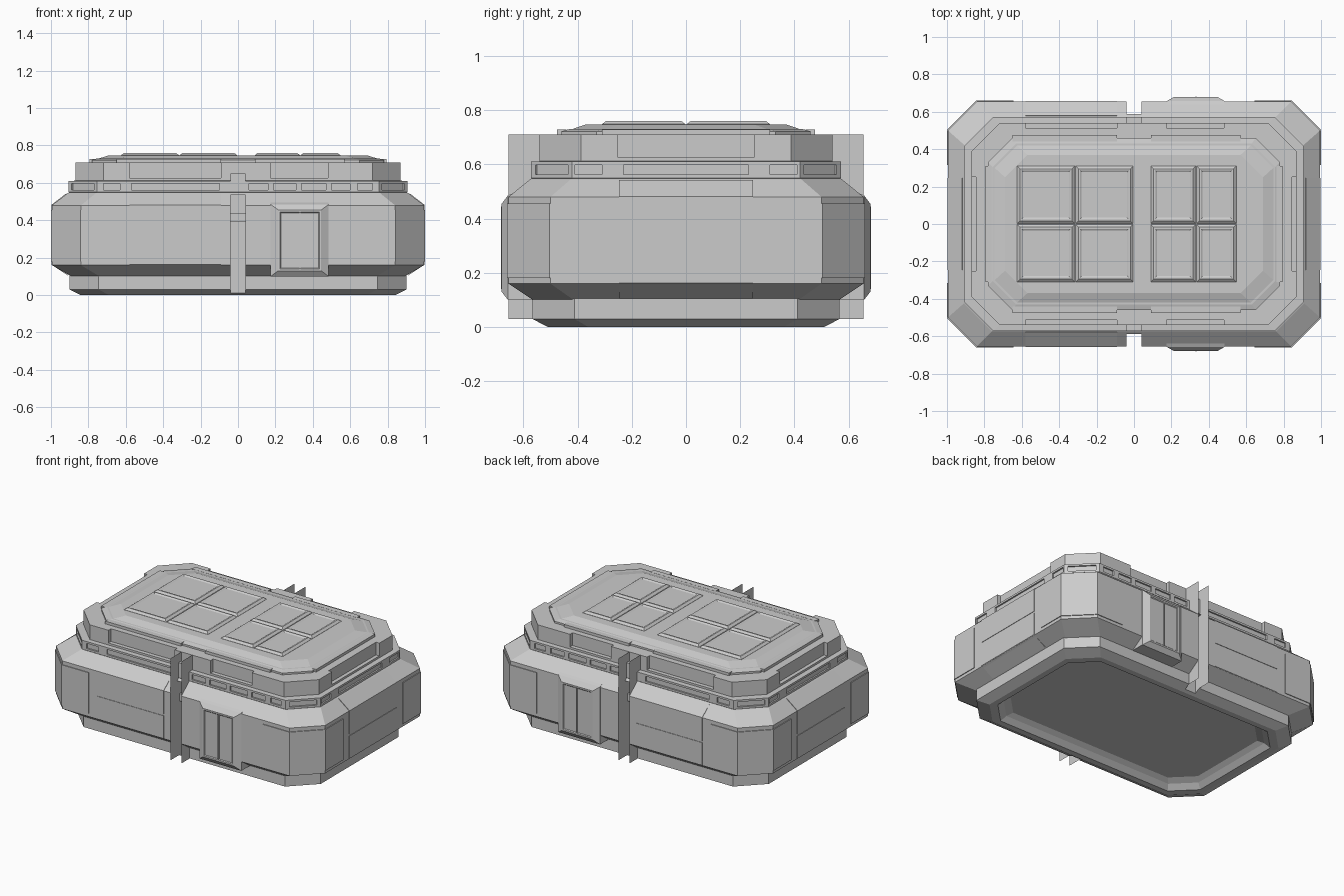
import bpy, bmesh
from math import atan2
from mathutils import Vector, Matrix

if "Cube" in bpy.data.objects:
    bpy.data.objects.remove(bpy.data.objects["Cube"])


def finish(bm, name):
    bmesh.ops.recalc_face_normals(bm, faces=bm.faces)
    me = bpy.data.meshes.new(name)
    bm.to_mesh(me)
    bm.free()
    ob = bpy.data.objects.new(name, me)
    bpy.context.collection.objects.link(ob)
    return ob


def add_loft(bm, rings):
    vs = [[bm.verts.new(p) for p in r] for r in rings]
    n = len(rings[0])
    for a, b in zip(vs, vs[1:]):
        for i in range(n):
            bm.faces.new((a[i], a[(i + 1) % n], b[(i + 1) % n], b[i]))
    bm.faces.new(vs[0][::-1])
    bm.faces.new(vs[-1])


def octagon(hx, hy, c, z):
    return [(hx, -hy + c, z), (hx, hy - c, z), (hx - c, hy, z), (-hx + c, hy, z),
            (-hx, hy - c, z), (-hx, -hy + c, z), (-hx + c, -hy, z), (hx - c, -hy, z)]


def shell(name, profile):
    bm = bmesh.new()
    add_loft(bm, [octagon(*p) for p in profile])
    return finish(bm, name)


def add_box(bm, x0, x1, y0, y1, z0, z1):
    add_loft(bm, [[(x0, y0, z), (x1, y0, z), (x1, y1, z), (x0, y1, z)] for z in (z0, z1)])


def boxes(name, items):
    bm = bmesh.new()
    for b in items:
        add_box(bm, *b)
    return finish(bm, name)


def both_y(x0, x1, y0, y1, z0, z1):
    return [(x0, x1, y0, y1, z0, z1), (x0, x1, -y1, -y0, z0, z1)]


def both_x(x0, x1, y0, y1, z0, z1):
    return [(x0, x1, y0, y1, z0, z1), (-x1, -x0, y0, y1, z0, z1)]


def cut(target, cutter):
    m = target.modifiers.new("cut", 'BOOLEAN')
    m.operation, m.solver, m.object = 'DIFFERENCE', 'EXACT', cutter
    cutter.hide_render = True
    bpy.context.view_layer.objects.active = target
    bpy.ops.object.modifier_apply(modifier=m.name)
    bpy.data.objects.remove(cutter)


# hollow foot ring, lower hull, shoulder band, upper wall
base = shell("base", [(.74, .41, .13, .05), (.77, .44, .13, .03), (.80, .47, .14, 0),
                      (.84, .51, .15, 0), (.90, .567, .155, .03), (.90, .567, .155, .12)])
body = shell("hull", [(.89, .565, .15, .10), (.995, .655, .155, .16), (.995, .655, .155, .48),
                      (.91, .575, .15, .545), (.88, .55, .15, .56)])
band = shell("shoulder_band", [(.89, .56, .15, .54), (.905, .572, .152, .55),
                               (.905, .572, .152, .61), (.86, .53, .15, .612)])
upper = shell("upper_wall", [(.87, .54, .152, .60), (.87, .54, .152, .71)])
shell("lid", [(.78, .46, .13, .70), (.78, .46, .13, .722), (.755, .43, .125, .73),
              (.745, .42, .12, .73), (.69, .37, .12, .747)])

# central channel cut through front and back
for part in (base, body):
    cut(part, boxes("channel_cutter", both_y(-.04, .04, .53, .8, -.1, .535)))

# windows around the shoulder band
win = []
for a, b in ((-.72, -.63), (-.57, -.1), (.06, .16), (.19, .31), (.34, .47), (.5, .6), (.64, .72)):
    win += both_y(a, b, .562, .7, .563, .597)
for a, b in ((-.41, -.31), (-.23, .23), (.31, .41)):
    win += both_x(.895, 1, a, b, .563, .597)
bm = bmesh.new()
for w in win:
    add_box(bm, *w)
for sx in (-1, 1):
    for sy in (-1, 1):
        rot = Matrix.Rotation(atan2(sy, sx), 4, 'Z')
        bx = bmesh.ops.create_cube(bm, size=1)["verts"]
        mat = Matrix.Translation((.829 * sx, .496 * sy, .58)) @ rot @ Matrix.Diagonal((.02, .17, .034, 1))
        bmesh.ops.transform(bm, matrix=mat, verts=bx)
cut(band, finish(bm, "window_cutter"))

# slots in the upper wall
slots = both_y(-.58, -.09, .513, .6, .625, .75) + both_y(.175, .48, .513, .6, .625, .75)
slots += both_x(.845, .95, -.25, .25, .625, .75)
cut(upper, boxes("slot_cutter", slots))

# facing panels that follow the hull profile, split by a groove
PROFILE_LOW = [(-.085, .105), (.003, .163), (.003, .314), (-.03, .314), (-.08, .16)]
PROFILE_HIGH = [(-.03, .326), (.003, .326), (.003, .482), (-.076, .543), (-.09, .53)]


def panel(name, a, b, place):
    bm = bmesh.new()
    for prof in (PROFILE_LOW, PROFILE_HIGH):
        add_loft(bm, [[place(t, o, z) for o, z in prof] for t in (a, b)])
    finish(bm, name)


for s, tag in ((-1, "front"), (1, "back")):
    panel(tag + "_panel", -.58, -.09, lambda t, o, z: (t, s * (.655 + o), z))
for s, tag in ((-1, "left"), (1, "right")):
    panel(tag + "_panel", -.247, .247, lambda t, o, z: (s * (.995 + o), t, z))

# armour pads wrapping the corners
for sx in (-1, 1):
    for sy in (-1, 1):
        path = [(.645, .66), (.843, .66), (1, .503), (1, .315),
                (.98, .315), (.98, .49), (.83, .64), (.645, .64)]
        bm = bmesh.new()
        add_loft(bm, [[(sx * x, sy * y, z) for x, y in path] for z in (.18, .455)])
        finish(bm, "corner_pad")

# protruding hatches, front and back
for s, tag in ((-1, "front"), (1, "back")):
    rings = [(.56, .175, .485, .10, .53), (.657, .175, .485, .10, .485), (.68, .215, .445, .13, .455),
             (.68, .225, .435, .14, .445), (.675, .23, .43, .145, .44)]
    bm = bmesh.new()
    add_loft(bm, [[(x0, s * y, z0), (x1, s * y, z0), (x1, s * y, z1), (x0, s * y, z1)]
                  for y, x0, x1, z0, z1 in rings])
    finish(bm, tag + "_hatch")
    boxes(tag + "_hatch_seam", [(.328, .334) + ((.67, .683) if s > 0 else (-.683, -.67)) + (.14, .445)])

# thin upright fins either side of the channel
for x in (-.04, .04):
    for s in (-1, 1):
        bm = bmesh.new()
        bm.faces.new([bm.verts.new((x, s * y, z)) for y, z in
                      ((.53, .03), (.655, .03), (.655, .71), (.53, .71))])
        finish(bm, "fin")

# latch details in the channel, and blocks on the lid rim
boxes("channel_latch", both_y(-.04, .04, .52, .56, .39, .44) + both_y(-.04, .04, .52, .572, .61, .65))
rim = both_y(.09, .57, .44, .475, .70, .728) + both_y(-.65, -.09, .44, .475, .70, .728)
rim += both_x(.76, .795, -.31, .31, .70, .728)
boxes("rim_blocks", rim)

# two groups of raised roof tiles
bm = bmesh.new()
for x0, x1 in ((-.625, -.316), (-.312, -.005), (.09, .331), (.335, .547)):
    for y0, y1 in ((-.31, -.002), (.002, .31)):
        add_loft(bm, [[(x0 + d, y0 + d, z), (x1 - d, y0 + d, z), (x1 - d, y1 - d, z), (x0 + d, y1 - d, z)]
                      for d, z in ((0, .74), (0, .748), (.015, .76), (.024, .76), (.032, .755))])
finish(bm, "roof_tiles")
